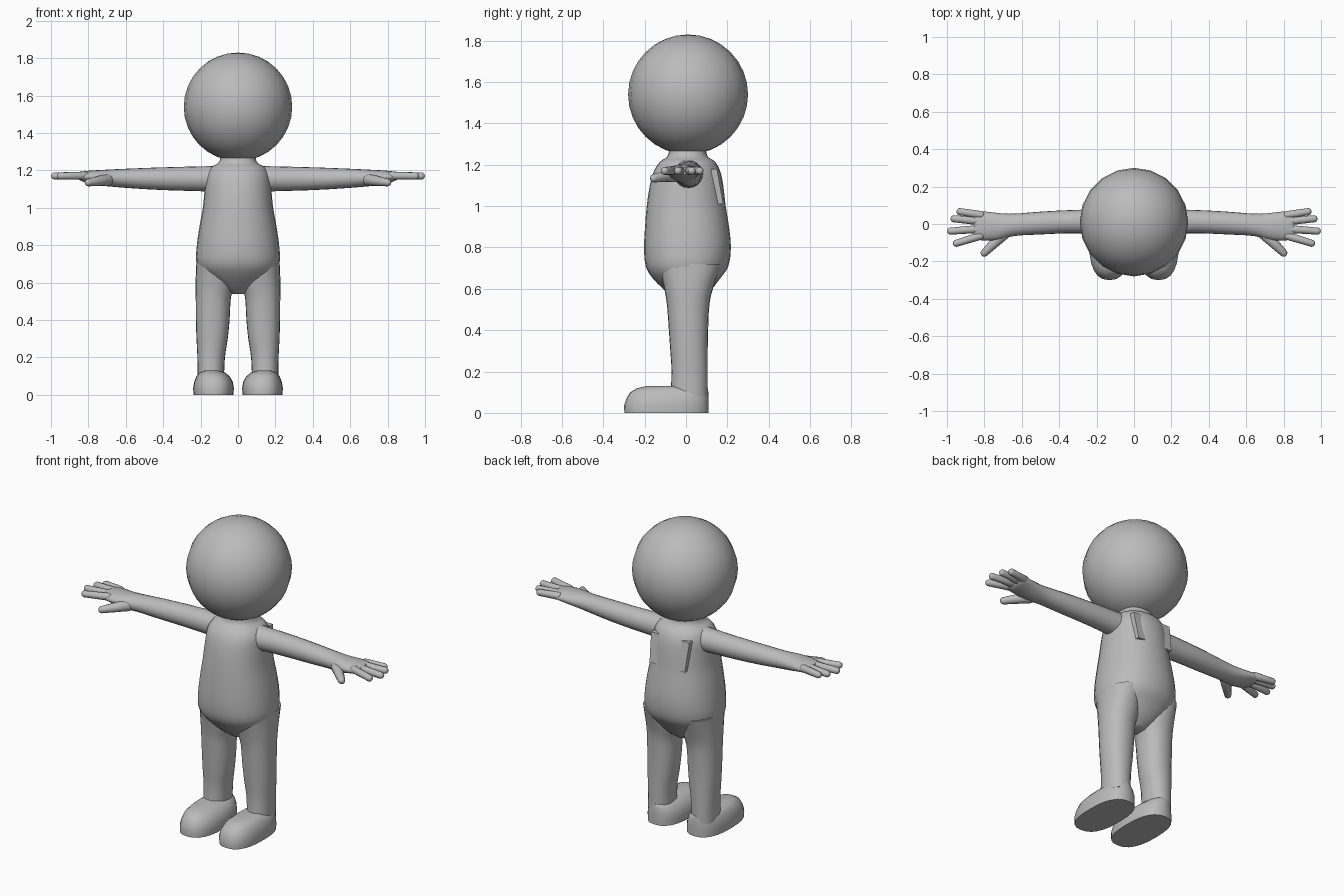
import bpy, bmesh, math
from mathutils import Vector

if "Cube" in bpy.data.objects:
    bpy.data.objects.remove(bpy.data.objects["Cube"])

grey = bpy.data.materials.new("plain_grey")
grey.diffuse_color = (0.5, 0.5, 0.5, 1)
grey.use_nodes = True
grey.node_tree.nodes["Principled BSDF"].inputs["Base Color"].default_value = grey.diffuse_color


def finish(name, bm, mirror=False, angle=50):
    bmesh.ops.recalc_face_normals(bm, faces=bm.faces)
    me = bpy.data.meshes.new(name)
    bm.to_mesh(me)
    bm.free()
    ob = bpy.data.objects.new(name, me)
    bpy.context.collection.objects.link(ob)
    me.materials.append(grey)
    if mirror:
        ob.modifiers.new("mirror", 'MIRROR').use_clip = False
    bpy.ops.object.select_all(action='DESELECT')
    ob.select_set(True)
    bpy.context.view_layer.objects.active = ob
    bpy.ops.object.shade_smooth_by_angle(angle=math.radians(angle))
    return ob


def refine(rows, steps=3):
    """Catmull-Rom interpolation between cross-sections."""
    out = []
    for i in range(len(rows) - 1):
        p0, p1, p2 = rows[max(i - 1, 0)], rows[i], rows[i + 1]
        p3 = rows[min(i + 2, len(rows) - 1)]
        for s in range(steps):
            t = s / steps
            out.append([0.5 * (2 * b + (c - a) * t + (2 * a - 5 * b + 4 * c - d) * t * t
                               + (3 * b - a - 3 * c + d) * t ** 3)
                        for a, b, c, d in zip(p0, p1, p2, p3)])
    return out + [rows[-1]]


def loft(name, rows, place, mirror=False, sides=24, power=1.0):
    """Each row: position along the axis, then u min/max and v min/max."""
    bm = bmesh.new()
    rings = []
    for w, u0, u1, v0, v1 in rows:
        ring = []
        for k in range(sides):
            a = math.tau * k / sides
            c, s = math.cos(a), math.sin(a)
            c, s = (math.copysign(abs(q) ** power, q) for q in (c, s))
            u = (u0 + u1) / 2 + (u1 - u0) / 2 * c
            v = (v0 + v1) / 2 + (v1 - v0) / 2 * s
            ring.append(bm.verts.new(place(w, u, v)))
        rings.append(ring)
    for a, b in zip(rings, rings[1:]):
        for k in range(sides):
            j = (k + 1) % sides
            bm.faces.new((a[k], a[j], b[j], b[k]))
    bm.faces.new(rings[0])
    bm.faces.new(rings[-1])
    return finish(name, bm, mirror)


def capsule(name, start, end, r0, r1):
    """Round-ended tapered digit, mirrored to both hands."""
    start, end = Vector(start), Vector(end)
    d = end - start
    bm = bmesh.new()
    bmesh.ops.create_uvsphere(bm, u_segments=12, v_segments=9, radius=1)
    turn = d.to_track_quat('Z', 'Y')
    for v in bm.verts:
        tip = v.co.z > 0
        v.co = (end if tip else start) + turn @ (v.co * (r1 if tip else r0))
    return finish(name, bm, True)


along_z = lambda w, u, v: (u, v, w)
along_x = lambda w, u, v: (w, u, v)

# Head
bm = bmesh.new()
bmesh.ops.create_uvsphere(bm, u_segments=20, v_segments=16, radius=0.29)
bmesh.ops.translate(bm, verts=bm.verts, vec=(0, 0.01, 1.54))
finish("head", bm)

# Torso with belly and neck
loft("torso", refine([
    (0.54, -0.04, 0.04, -0.04, 0.06), (0.58, -0.11, 0.11, -0.09, 0.11),
    (0.65, -0.19, 0.19, -0.16, 0.165), (0.71, -0.223, 0.223, -0.195, 0.205),
    (0.80, -0.22, 0.22, -0.203, 0.217), (0.90, -0.206, 0.206, -0.198, 0.208),
    (1.00, -0.188, 0.188, -0.19, 0.192), (1.10, -0.178, 0.178, -0.175, 0.18),
    (1.17, -0.17, 0.17, -0.155, 0.165), (1.215, -0.145, 0.145, -0.125, 0.14),
    (1.24, -0.105, 0.105, -0.09, 0.105), (1.28, -0.09, 0.09, -0.08, 0.095)]),
    along_z, sides=28, power=0.92)

# Legs
loft("leg", refine([
    (0.08, 0.075, 0.215, -0.075, 0.105), (0.20, 0.07, 0.217, -0.07, 0.105),
    (0.30, 0.055, 0.222, -0.076, 0.105), (0.40, 0.045, 0.225, -0.083, 0.107),
    (0.52, 0.038, 0.226, -0.092, 0.113), (0.60, 0.02, 0.227, -0.105, 0.13),
    (0.72, 0.03, 0.222, -0.13, 0.17)]), along_z, True, power=0.9)

# Feet: instep, heel and toe in stacked outlines
loft("foot", [
    (0.0, 0.024, 0.238, -0.298, 0.11), (0.035, 0.022, 0.24, -0.30, 0.11),
    (0.07, 0.028, 0.234, -0.288, 0.11), (0.10, 0.045, 0.222, -0.27, 0.108),
    (0.12, 0.07, 0.205, -0.235, 0.106), (0.13, 0.1, 0.18, -0.19, 0.09)],
    along_z, True, power=0.8)

# Arms running into flat palms
loft("arm", refine([
    (0.08, -0.07, 0.09, 1.08, 1.225), (0.18, -0.055, 0.08, 1.088, 1.222),
    (0.35, -0.05, 0.074, 1.093, 1.218), (0.50, -0.056, 0.066, 1.10, 1.213),
    (0.64, -0.064, 0.055, 1.11, 1.207), (0.72, -0.085, 0.058, 1.118, 1.203),
    (0.79, -0.088, 0.066, 1.132, 1.199), (0.835, -0.084, 0.068, 1.142, 1.194),
    (0.855, -0.068, 0.055, 1.155, 1.188)]), along_x, True, sides=20)

# Fingers and thumb
for name, y0, tip in (("little_finger", 0.048, (0.93, 0.066)),
                      ("ring_finger", 0.014, (0.962, 0.028)),
                      ("middle_finger", -0.026, (0.98, -0.038)),
                      ("index_finger", -0.063, (0.95, -0.103))):
    capsule(name, (0.82, y0, 1.172), (*tip, 1.17), 0.022, 0.019)
capsule("thumb", (0.70, -0.055, 1.15), (0.80, -0.155, 1.135), 0.034, 0.02)

# Small flaps on the back of the shoulders
bm = bmesh.new()
bmesh.ops.create_cube(bm, size=1)
for v in bm.verts:
    top = v.co.z > 0
    y = 0.135 if top else 0.165
    v.co = (0.09 + v.co.x * (0.075 if top else 0.055),
            y + v.co.y * 0.03, 1.18 if top else 1.01)
finish("back_flap", bm, True, 30)
